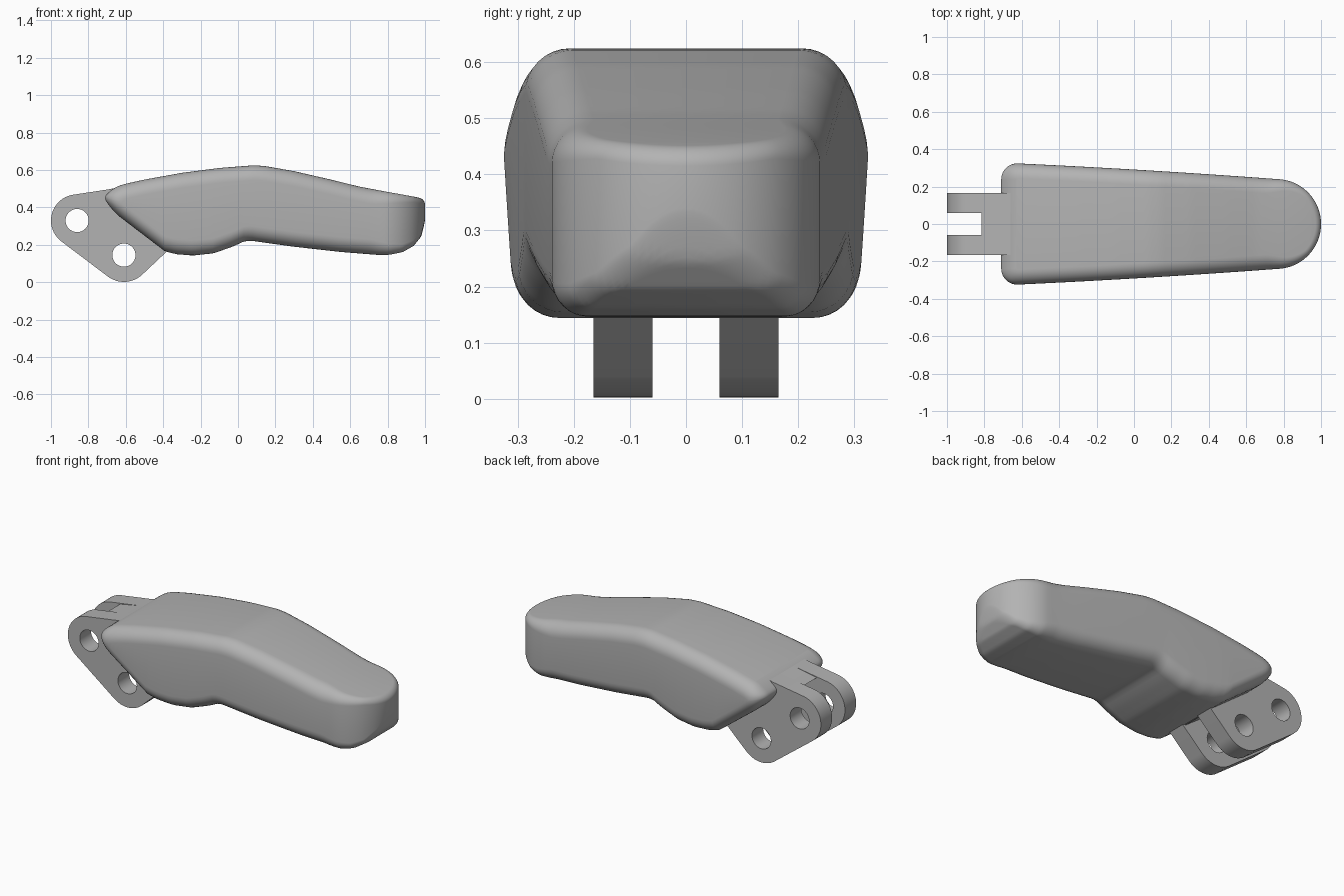
import bpy, bmesh, math
from mathutils import Vector

if "Cube" in bpy.data.objects:
    bpy.data.objects.remove(bpy.data.objects["Cube"], do_unlink=True)

GREY = (0.45, 0.45, 0.45, 1)
grey = bpy.data.materials.new("grey")
grey.use_nodes = True
grey.diffuse_color = GREY
grey.node_tree.nodes["Principled BSDF"].inputs["Base Color"].default_value = GREY

# Side profile of the body: upper and lower lines as (x, z)
TOP = [(-.72, .49), (-.6, .527), (-.5, .549), (-.3, .585), (-.1, .611), (.08, .625), (.14, .622),
       (.3, .594), (.5, .548), (.65, .511), (.8, .483), (.95, .456), (1, .445)]
BOTTOM = [(-.72, .417), (-.39, .165), (-.33, .15), (-.24, .143), (-.13, .155), (-.03, .19),
          (.035, .22), (.07, .222), (.3, .19), (.55, .162), (.75, .146), (.81, .147),
          (.88, .161), (.94, .195), (.98, .245), (1, .31)]


def height(line, x):
    x = min(max(x, line[0][0]), line[-1][0])
    for (x0, z0), (x1, z1) in zip(line, line[1:]):
        if x <= x1:
            return z0 + (z1 - z0) * (x - x0) / (x1 - x0)


def arc(cx, cy, r, a0, a1, n):
    return [(cx + r * math.cos(math.radians(a0 + (a1 - a0) * i / n)),
             cy + r * math.sin(math.radians(a0 + (a1 - a0) * i / n))) for i in range(n + 1)]


def finish(ob, angle):
    ob.data.materials.clear()
    ob.data.materials.append(grey)
    bpy.ops.object.select_all(action='DESELECT')
    bpy.context.view_layer.objects.active = ob
    ob.select_set(True)
    bpy.ops.object.shade_smooth_by_angle(angle=math.radians(angle))


def half_outline():
    """Plan outline from the hinge end to the nose on the +y side."""
    pts = [(-.71, 0)] + arc(-.624, .238, .086, 180, 90, 10)
    for i in range(1, 60):
        t = i / 60
        pts.append((-.624 + 1.404 * t, .324 - .065 * t - .02 * t * t))
    return pts + arc(.76, 0, .24, 84, 0, 24)


# Body: rings follow the plan outline and roll over onto the top and bottom
def make_body():
    outline = half_outline()
    n = len(outline)
    normals = []
    for i, p in enumerate(outline):
        a, b = outline[max(i - 1, 0)], outline[min(i + 1, n - 1)]
        nrm = Vector((b[0] - a[0], b[1] - a[1])).normalized()
        normals.append(Vector((-nrm.y, nrm.x)))
    normals[0], normals[-1] = Vector((-1, 0)), Vector((1, 0))

    bm = bmesh.new()
    steps = 8
    rings = []
    for line, sign in ((TOP, 1), (BOTTOM, -1)):
        for k in range(steps + 1):
            a = math.pi / 2 * (1 - k / steps if sign > 0 else k / steps)
            half = []
            for p, nrm in zip(outline, normals):
                r = .08 - .05 * min(max((p[0] - .72) / .22, 0), 1)
                q = Vector(p) - nrm * r * (1 - math.cos(a))
                q.y = max(q.y, 0)
                gap = height(TOP, q.x) - height(BOTTOM, q.x)
                rv = min(r, gap * .48)
                z = height(line, q.x) - sign * rv * (1 - math.sin(a))
                half.append((q.x, q.y, z))
            loop = half + [(x, -y, z) for x, y, z in reversed(half[1:-1])]
            rings.append([bm.verts.new(c) for c in loop])
    m = len(rings[0])
    for r0, r1 in zip(rings, rings[1:]):
        for i in range(m):
            j = (i + 1) % m
            bm.faces.new((r0[i], r0[j], r1[j], r1[i]))
    # caps run straight across between mirrored points
    for ring in (rings[0], rings[-1]):
        for i in range(n - 1):
            quad = (ring[i], ring[i + 1], ring[(m - i - 1) % m], ring[(m - i) % m])
            bm.faces.new(list(dict.fromkeys(quad)))
    bmesh.ops.remove_doubles(bm, verts=bm.verts, dist=.0005)
    bmesh.ops.recalc_face_normals(bm, faces=bm.faces)
    me = bpy.data.meshes.new("body")
    bm.to_mesh(me)
    bm.free()
    ob = bpy.data.objects.new("body", me)
    bpy.context.collection.objects.link(ob)
    finish(ob, 40)


# Flat plate in the xz plane made from closed outlines; inner loops become holes
def make_plate(name, loops, y, thickness):
    cu = bpy.data.curves.new(name, 'CURVE')
    cu.dimensions = '2D'
    cu.fill_mode = 'BOTH'
    cu.extrude = thickness / 2
    for loop in loops:
        sp = cu.splines.new('POLY')
        sp.points.add(len(loop) - 1)
        for point, (x, z) in zip(sp.points, loop):
            point.co = (x, z, 0, 1)
        sp.use_cyclic_u = True
    ob = bpy.data.objects.new(name, cu)
    bpy.context.collection.objects.link(ob)
    ob.rotation_euler.x = math.pi / 2
    ob.location.y = y
    bpy.ops.object.select_all(action='DESELECT')
    bpy.context.view_layer.objects.active = ob
    ob.select_set(True)
    bpy.ops.object.convert(target='MESH')
    ob = bpy.context.object
    bm = bmesh.new()
    bm.from_mesh(ob.data)
    bmesh.ops.remove_doubles(bm, verts=bm.verts, dist=.0001)
    bmesh.ops.recalc_face_normals(bm, faces=bm.faces)
    bm.to_mesh(ob.data)
    bm.free()
    finish(ob, 30)


make_body()

# Hinge plates with two pin holes each
lug = arc(-.86, .33, .14, 103, 233, 20) + arc(-.61, .145, .143, 233, 313, 16)
lug += [(-.38, .165), (-.38, .3), (-.6, .515), (-.69, .497)]
holes = [arc(cx, cz, .062, 0, 348.75, 31) for cx, cz in ((-.86, .33), (-.61, .145))]
for side, y in (("left", .1125), ("right", -.1125)):
    make_plate("hinge_plate_" + side, [lug] + holes, y, .105)

# Web that closes the slot between the plates
make_plate("hinge_web", [[(-.815, .473), (-.69, .497), (-.6, .515), (-.4, .3), (-.39, .17),
                          (-.4, .167)]], 0, .122)
